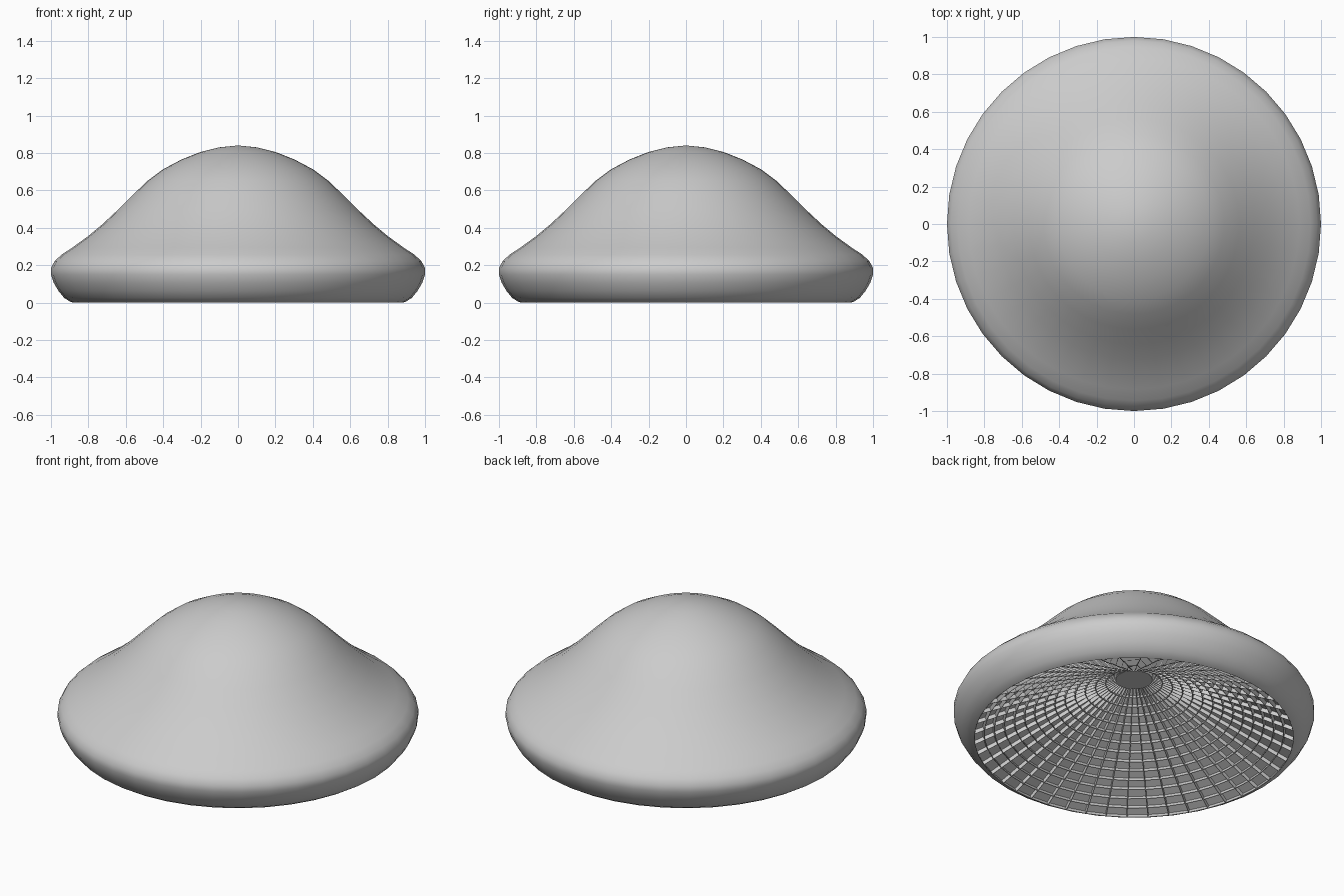
import bpy
import bmesh
import math

cube = bpy.data.objects.get("Cube")
if cube:
    bpy.data.objects.remove(cube, do_unlink=True)


def lathe(bm, profile, segments):
    """Revolve (radius, height) points around z; return the quad faces."""
    rings = []
    for radius, height in profile:
        if radius == 0:
            rings.append([bm.verts.new((0, 0, height))] * segments)
            continue
        ring = []
        for i in range(segments):
            a = math.tau * i / segments
            ring.append(bm.verts.new((radius * math.cos(a), radius * math.sin(a), height)))
        rings.append(ring)
    faces = []
    for upper, lower in zip(rings, rings[1:]):
        for i in range(segments):
            j = (i + 1) % segments
            corners = dict.fromkeys((upper[i], lower[i], lower[j], upper[j]))
            faces.append(bm.faces.new(list(corners)))
    return faces, rings


def add_object(name, bm):
    mesh = bpy.data.meshes.new(name)
    bm.to_mesh(mesh)
    bm.free()
    obj = bpy.data.objects.new(name, mesh)
    bpy.context.collection.objects.link(obj)
    return obj


# Domed cap with a flared, rolled rim
cap_profile = [
    (0, .84), (.1, .83), (.2, .805), (.3, .765), (.4, .712), (.48, .652),
    (.56, .575), (.64, .495), (.72, .42), (.8, .353), (.88, .295), (.94, .255),
    (.975, .222), (.995, .185), (.995, .15), (.98, .105), (.955, .062),
    (.925, .025), (.895, .006), (.88, 0),
]
bm = bmesh.new()
lathe(bm, [(r / .995, z) for r, z in cap_profile], 40)
cap = add_object("cap", bm)
bpy.context.view_layer.objects.active = cap
cap.select_set(True)
bpy.ops.object.shade_smooth_by_angle(angle=math.radians(50))

# Hollow conical underside: recessed cells between radial and ring ribs
rows, spokes = 14, 48
outer, inner, peak = .885, .1, .37
cone = [(outer + (inner - outer) * k / rows, peak * k / rows) for k in range(rows + 1)]
bm = bmesh.new()
cells, rings = lathe(bm, cone, spokes)
bmesh.ops.reverse_faces(bm, faces=[f for f in cells if f.normal.z > 0])
bm.normal_update()
bmesh.ops.recalc_face_normals(bm, faces=bm.faces)
if cells[0].normal.z > 0:
    bmesh.ops.reverse_faces(bm, faces=bm.faces)
bmesh.ops.inset_individual(bm, faces=cells, thickness=.002, depth=0)
bmesh.ops.inset_individual(bm, faces=cells, thickness=.001, depth=-.022)

# Plain disc where the ribs meet
hub = bm.faces.new(rings[-1])
hub.normal_update()
if hub.normal.z > 0:
    hub.normal_flip()
add_object("underside_ribs", bm)
